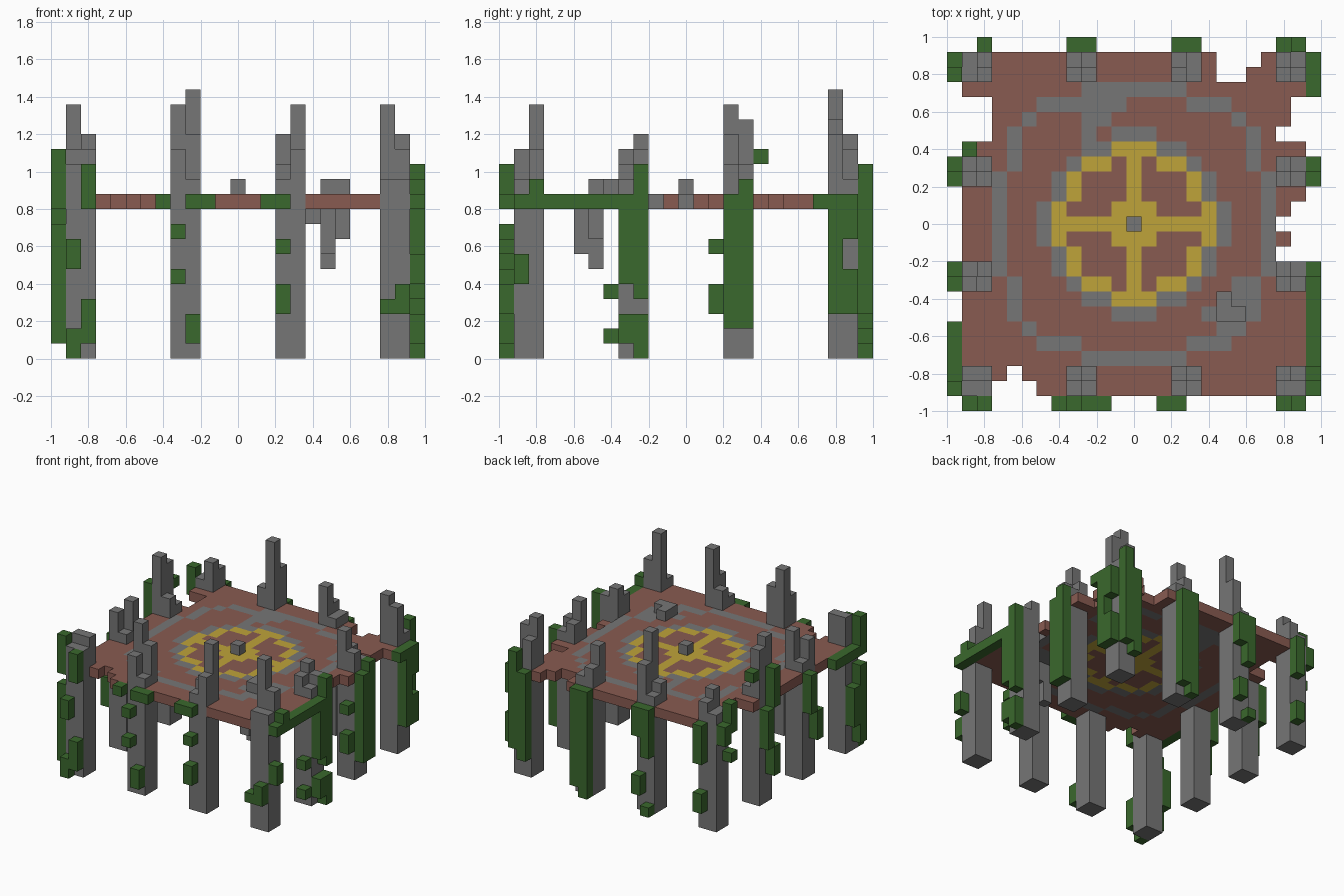
import bpy
import bmesh

U = 0.08          # size of one block
FLOOR = 10        # block layer of the platform

cube = bpy.data.objects.get("Cube")
if cube:
    bpy.data.objects.remove(cube, do_unlink=True)


def material(name, rgb):
    m = bpy.data.materials.new(name)
    m.use_nodes = True
    m.diffuse_color = (*rgb, 1)
    m.node_tree.nodes["Principled BSDF"].inputs["Base Color"].default_value = (*rgb, 1)
    return m


STONE = material("grey stone", (0.18, 0.18, 0.18))
CLAY = material("red clay", (0.25, 0.105, 0.083))
GOLD = material("yellow inlay", (0.52, 0.37, 0.042))
MOSS = material("green moss", (0.042, 0.138, 0.026))

DIRS = [(1, 0, 0), (-1, 0, 0), (0, 1, 0), (0, -1, 0), (0, 0, 1), (0, 0, -1)]


def build(name, cells, mats, rule=lambda c: 0):
    """Join unit blocks into one shell, keeping only the exposed faces."""
    bm = bmesh.new()
    corners = {}

    def vert(p):
        if p not in corners:
            corners[p] = bm.verts.new(((p[0] - 0.5) * U, (p[1] - 0.5) * U, p[2] * U))
        return corners[p]

    for c in sorted(cells):
        for d in DIRS:
            if tuple(a + b for a, b in zip(c, d)) in cells:
                continue
            axis = [abs(v) for v in d].index(1)
            u, v = (axis + 1) % 3, (axis + 2) % 3
            loop = []
            for du, dv in ((0, 0), (1, 0), (1, 1), (0, 1)):
                p = list(c)
                p[axis] += d[axis] > 0
                p[u] += du
                p[v] += dv
                loop.append(vert(tuple(p)))
            if d[axis] < 0:
                loop.reverse()
            bm.faces.new(loop).material_index = rule(c)
    mesh = bpy.data.meshes.new(name)
    bm.to_mesh(mesh)
    bm.free()
    for m in mats:
        mesh.materials.append(m)
    ob = bpy.data.objects.new(name, mesh)
    bpy.context.collection.objects.link(ob)
    return ob


# Broken pillars: corner block, then heights of the four columns
PILLARS = {
    "front_left_side": (-11, -11, (13, 13, 14, 14)),
    "front_inner_a": (-4, -11, (14, 12, 17, 15)),
    "front_inner_b": (3, -11, (12, 14, 13, 17)),
    "front_right_side": (10, -11, (12, 12, 17, 14)),
    "west_front": (-11, -4, (14, 12, 12, 15)),
    "east_front": (10, -4, (13, 12, 14, 13)),
    "west_back": (-11, 3, (17, 13, 16, 12)),
    "east_back": (10, 3, (15, 13, 13, 12)),
    "back_west": (-11, 10, (12, 14, 12, 13)),
    "back_inner_a": (-4, 10, (13, 18, 12, 15)),
    "back_inner_b": (3, 10, (15, 12, 13, 12)),
    "back_east": (10, 10, (16, 15, 14, 12)),
}
footprint = set()
for name, (px, py, heights) in PILLARS.items():
    cells = set()
    for i, h in enumerate(heights):
        x, y = px + i % 2, py + i // 2
        footprint.add((x, y))
        cells |= {(x, y, z) for z in range(h)}
    build("pillar_" + name, cells, [STONE])

# Platform outline with crumbled edges
holes = {(x, y) for x in (6, 7) for y in (10, 11)} | {(8, 11)}
holes |= {(x, y) for x in (-11, -10) for y in (6, 7, 8)}
holes |= {(-9, -11), (-8, -11), (-8, -10), (-7, -11)}
holes |= {(11, 8), (11, 7), (11, 6), (10, 6), (11, 1), (11, 0), (10, 0), (11, -1), (11, -2), (10, -2)}
floor = {(x, y, FLOOR) for x in range(-11, 12) for y in range(-11, 12)
         if (x, y) not in holes and (x, y) not in footprint}

# Worn patches of stone in the paving
worn = {(-3, 8), (-2, 8), (-1, 8), (-3, 7), (-2, 7), (-3, 6), (-3, 5),
        (6, -5), (6, -6), (7, -6), (5, -6), (7, -5), (7, -4), (6, -7)}


def paving(c):
    """0 clay, 1 stone, 2 gold: two stone rings and a golden cross wheel."""
    b, a = sorted((abs(c[0]), abs(c[1])))
    outer = (a == 9 and b <= 3) or (a == 8 and 4 <= b <= 6) or a == b == 7
    inner = (a == 6 and b <= 1) or (a == 5 and 2 <= b <= 3) or a == b == 4
    wheel = (a == 5 and b <= 1) or (a == 4 and 2 <= b <= 3)
    cross = a <= 5 and b == 0 or a <= 1
    if outer or inner or c[:2] in worn:
        return 1
    return 2 if wheel or cross else 0


build("platform_floor", floor, [CLAY, STONE, GOLD], paving)

# Loose stones: middle stone, rubble on top, pieces hanging below
build("middle_stone", {(0, 0, FLOOR + 1)}, [STONE])
build("rubble", {(6, -5, 11), (6, -6, 11), (7, -6, 11)}, [STONE])
hanging = {(6, -6, z) for z in range(6, FLOOR)} | {(6, -7, z) for z in range(7, FLOOR)}
hanging |= {(7, -6, 8), (7, -6, 9), (5, -6, 9)}
build("hanging_stones", hanging, [STONE])

# Moss strips per side: position along the side, bottom layer, top layer
FRONT = [(-11, 0, 1), (-11, 6, 7), (-10, 1, 3), (-10, 10, 12), (-5, 10, 10),
         (-4, 5, 5), (-4, 8, 8), (-3, 1, 2), (-3, 10, 10), (-2, 10, 10),
         (2, 10, 10), (3, 3, 4), (3, 7, 7), (3, 10, 10), (10, 3, 3), (11, 3, 4)]
BACK = [(-10, 2, 3), (-10, 7, 10), (-4, 0, 0), (-4, 6, 10), (-3, 2, 3),
        (-3, 8, 10), (3, 0, 10), (4, 1, 10), (10, 2, 10), (11, 3, 12)]
WEST = [(-11, 1, 8), (-11, 10, 13), (-10, 3, 6), (-10, 10, 10), (-9, 10, 10),
        (-8, 10, 10), (-7, 10, 10), (-4, 4, 6), (-3, 7, 10), (3, 3, 5),
        (3, 10, 13), (4, 6, 9), (10, 7, 7), (10, 10, 12), (11, 9, 10)]
EAST = [(-11, 5, 6), (-10, 10, 11), (-4, 1, 2), (-4, 5, 9), (-3, 0, 2),
        (-3, 4, 12), (3, 2, 10), (4, 2, 11), (9, 10, 10), (10, 3, 10),
        (11, 3, 5), (11, 8, 10)]
EAST += [(y, FLOOR, FLOOR) for y in range(-11, -2)]


def moss(name, strips, place):
    build(name, {(*place(t), z) for t, lo, hi in strips for z in range(lo, hi + 1)}, [MOSS])


moss("moss_front", FRONT, lambda t: (t, -12))
moss("moss_back", BACK, lambda t: (t, 12))
moss("moss_west", WEST, lambda t: (-12, t))
moss("moss_east", EAST, lambda t: (12, t))

# Moss tufts on the pillar sides facing each other
moss("moss_inner_east", [(2, 3, 4), (2, 7, 7), (-5, 1, 1), (-5, 4, 4)], lambda t: (11, t))
moss("moss_inner_west", [(5, 13, 13)], lambda t: (-11, t))
